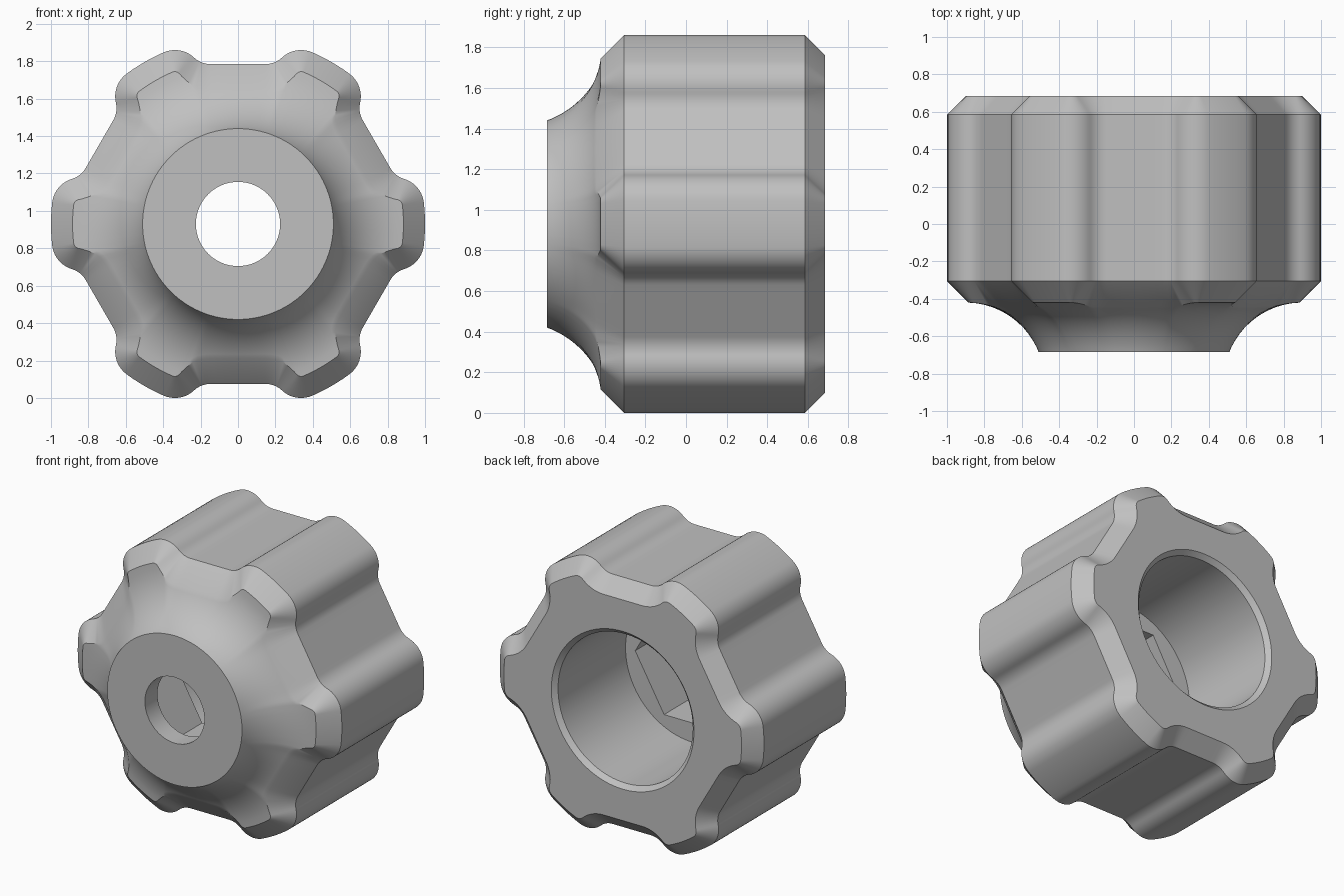
import bpy, bmesh
from math import sin, cos, atan2, hypot, sqrt, radians, pi
from mathutils import Vector, Matrix

cube = bpy.data.objects.get("Cube")
if cube:
    bpy.data.objects.remove(cube)

CENTRE_Z = 0.93
FRONT, BACK = -0.685, 0.685
HUB, HOLE, BORE = 0.51, 0.225, 0.51
FLAT = 0.855                      # distance from the axis to the grip flats
CONVEX, CONCAVE = 0.15, 0.13      # fillet radii of the lobes


def ray(a):
    return Vector((cos(a), sin(a)))


def span(a, b, steps):
    return [a + (b - a) * i / steps for i in range(steps)]


# Half of one lobe as (point, outward normal) pairs
def half_lobe():
    tip = radians(6.6)
    mid = radians(30)
    c = ray(tip) * (1 - CONVEX)
    n, along = ray(mid), Vector((sin(mid), -cos(mid)))
    rise = FLAT + CONCAVE - c.dot(n)
    shift = sqrt((CONVEX + CONCAVE) ** 2 - rise ** 2)
    t = c.dot(along) - shift
    k = n * (FLAT + CONCAVE) + along * t
    turn = atan2(k.y - c.y, k.x - c.x)
    pts = [(ray(a), ray(a)) for a in span(0, tip, 3)]
    pts += [(c + ray(a) * CONVEX, ray(a)) for a in span(tip, turn, 10)]
    pts += [(k - ray(a) * CONCAVE, ray(a)) for a in span(turn, mid, 8)]
    pts += [(n * FLAT + along * s, n.copy()) for s in span(t, 0, 4)]
    pts.append((n * FLAT, n.copy()))
    return pts


# Full six-lobed outline
half = half_lobe()
flip = Matrix(((1, 0), (0, -1)))
lobe = [(flip @ p, flip @ n) for p, n in reversed(half[1:-1])] + half
outline = []
for i in range(6):
    turn = Matrix.Rotation(i * pi / 3, 2)
    outline += [(turn @ p, turn @ n) for p, n in lobe]
angles = [atan2(p.y, p.x) for p, n in outline]


# Concave revolved nose profile
def nose(r):
    return -0.84 + sqrt(0.42 ** 2 - max(0.9 - r, 0) ** 2)


def chamfer_edge(p, n):
    lo, hi = 0.0, 0.135
    for _ in range(25):
        d = (lo + hi) / 2
        if -0.305 - d > nose((p - n * d).length):
            lo = d
        else:
            hi = d
    q = p - n * lo
    return Vector((q.x, -0.305 - lo, q.y))


edge = [chamfer_edge(p, n) for p, n in outline]
edge_angles = [atan2(v.z, v.x) for v in edge]


def circle(r, y, angs=angles):
    return [Vector((r * cos(a), y, r * sin(a))) for a in angs]


def offset(d, y):
    return [Vector((p.x - n.x * d, y, p.y - n.y * d)) for p, n in outline]


def hexagon(r, y):
    flat = r * cos(pi / 6)
    return [Vector((cos(a), 0, sin(a))) * (flat / cos((a + 1e-9) % (pi / 3) - pi / 6))
            + Vector((0, y, 0)) for a in angles]


def nose_ring(t):
    ring = []
    for v, a in zip(edge, edge_angles):
        r1 = hypot(v.x, v.z)
        r = HUB + (r1 - HUB) * t ** 1.4
        y = nose(r) + (v.y - nose(r1)) * t
        ring.append(Vector((r * cos(a), y, r * sin(a))))
    return ring


# Rings run from the hole, over the outside, and back through the bore
rings = [circle(HOLE, -0.55, edge_angles), circle(HOLE, FRONT, edge_angles),
         circle(HUB, FRONT, edge_angles)]
rings += [nose_ring(i / 12) for i in range(1, 12)]
rings += [edge, offset(0, -0.305), offset(0, 0.585), offset(0.1, BACK),
          circle(BORE + 0.03, BACK), circle(BORE, BACK - 0.03),
          circle(BORE, -0.075), hexagon(0.437, -0.075), hexagon(0.437, -0.55)]

bm = bmesh.new()
lift = Vector((0, 0, CENTRE_Z))
rows = [[bm.verts.new(v + lift) for v in ring] for ring in rings]
count = len(outline)
for i, row in enumerate(rows):
    nxt = rows[(i + 1) % len(rows)]
    for j in range(count):
        k = (j + 1) % count
        bm.faces.new((row[j], row[k], nxt[k], nxt[j]))
bmesh.ops.recalc_face_normals(bm, faces=bm.faces)
mesh = bpy.data.meshes.new("lobed_knob")
bm.to_mesh(mesh)
bm.free()

knob = bpy.data.objects.new("lobed_knob", mesh)
bpy.context.scene.collection.objects.link(knob)

# Single grey finish
grey = bpy.data.materials.new("plain_grey")
grey.use_nodes = True
colour = (0.53, 0.53, 0.53, 1)
grey.diffuse_color = colour
grey.node_tree.nodes["Principled BSDF"].inputs["Base Color"].default_value = colour
mesh.materials.append(grey)

bpy.ops.object.select_all(action='DESELECT')
knob.select_set(True)
bpy.context.view_layer.objects.active = knob
bpy.ops.object.shade_smooth_by_angle(angle=radians(30))
